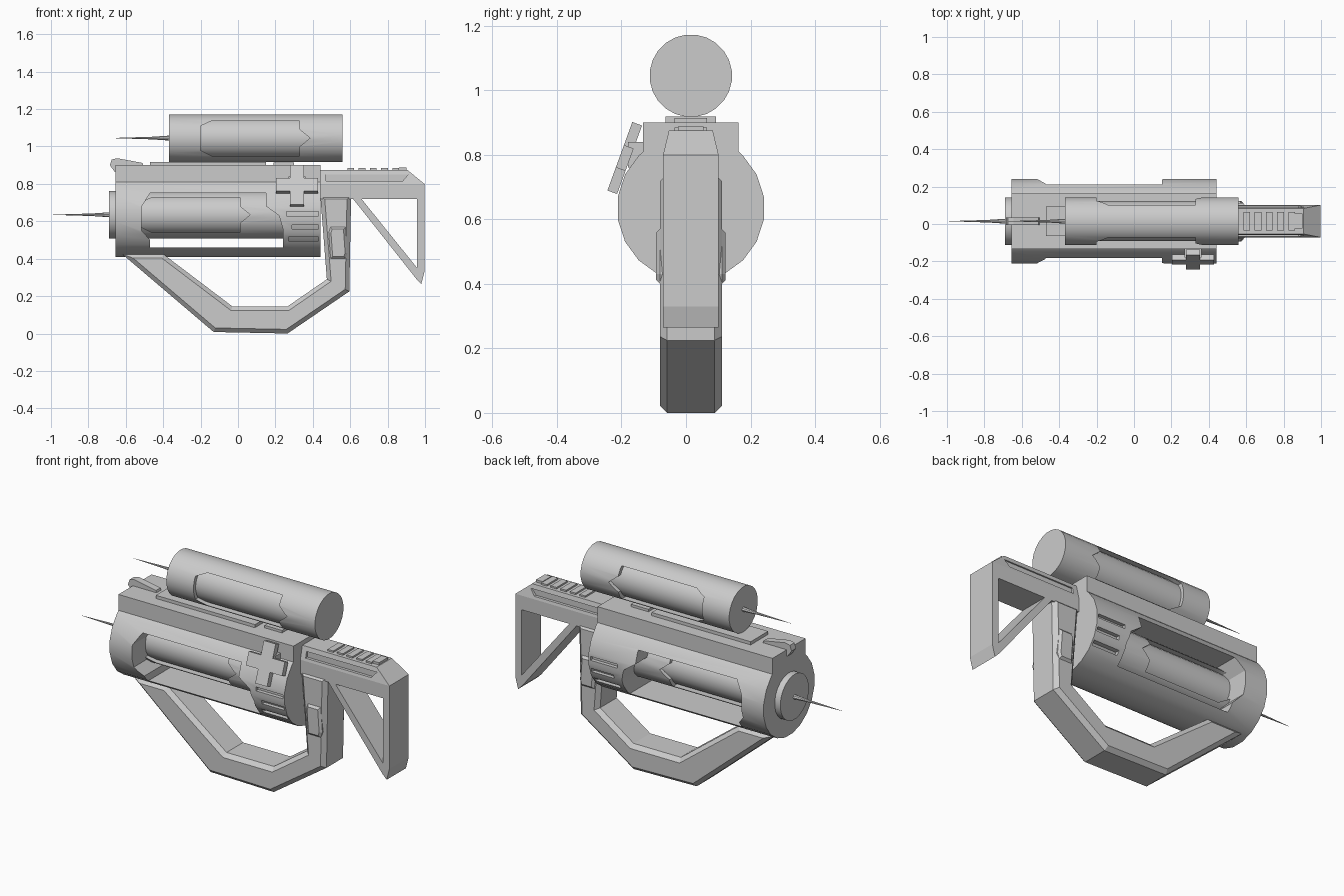
import bpy, bmesh
from math import sin, cos, radians
from mathutils import Matrix, Vector

if "Cube" in bpy.data.objects:
    bpy.data.objects.remove(bpy.data.objects["Cube"])

YC = 0.015  # centre plane of the device


def make(name, bm):
    bmesh.ops.recalc_face_normals(bm, faces=bm.faces[:])
    me = bpy.data.meshes.new(name)
    bm.to_mesh(me)
    bm.free()
    ob = bpy.data.objects.new(name, me)
    bpy.context.collection.objects.link(ob)
    return ob


def prism(name, pts, axis, lo, hi, rim=0.0):
    """Extrude a profile along an axis; rim chamfers the edges of both caps."""
    put = {'x': lambda a, b, t: (t, a, b),
           'y': lambda a, b, t: (a, t, b),
           'z': lambda a, b, t: (a, b, t)}[axis]
    bm = bmesh.new()
    rings = [[bm.verts.new(put(a, b, t)) for a, b in pts] for t in (lo, hi)]
    caps = [bm.faces.new(r) for r in rings]
    n = len(pts)
    for i in range(n):
        j = (i + 1) % n
        bm.faces.new((rings[0][i], rings[0][j], rings[1][j], rings[1][i]))
    bmesh.ops.recalc_face_normals(bm, faces=bm.faces[:])
    if rim:
        edges = list({e for f in caps for e in f.edges})
        bmesh.ops.bevel(bm, geom=edges, offset=rim, segments=1, affect='EDGES', profile=0.5)
    return make(name, bm)


def box(name, x, y, z):
    return prism(name, [(x[0], y[0]), (x[1], y[0]), (x[1], y[1]), (x[0], y[1])], 'z', *z)


def ngon(r, cz, n, start=0.0):
    return [(YC + r * cos(radians(start + 360 * i / n)), cz + r * sin(radians(start + 360 * i / n)))
            for i in range(n)]


def boolean(ob, cutter, op='DIFFERENCE'):
    m = ob.modifiers.new("cut", 'BOOLEAN')
    m.operation, m.object, m.solver = op, cutter, 'EXACT'
    bpy.context.view_layer.objects.active = ob
    bpy.ops.object.modifier_apply(modifier=m.name)
    bpy.data.objects.remove(cutter)


def smooth(ob):
    bpy.ops.object.select_all(action='DESELECT')
    ob.select_set(True)
    bpy.context.view_layer.objects.active = ob
    bpy.ops.object.shade_smooth_by_angle(angle=radians(30))


# Vials: windowed cylinder, inner tube and needle
def vial(name, x, z):
    shell = prism(name + "_shell", ngon(0.128, z, 24, 7.5), 'x', x, x + 0.93)
    win = [(0.17, 0.065), (0.23, 0.092), (0.70, 0.092), (0.70, 0.045), (0.755, 0.0),
           (0.70, -0.045), (0.70, -0.095), (0.23, -0.095), (0.17, -0.065)]
    boolean(shell, prism("cutter", [(x + a, z + b) for a, b in win], 'y', -0.5, 0.5))
    smooth(shell)
    smooth(prism(name + "_tube", ngon(0.108, z, 24, 7.5), 'x', x + 0.1, x + 0.8))
    bm = bmesh.new()
    for r1, r2, a, b in ((0.013, 0.007, 0.0, 0.09), (0.007, 0.0005, 0.09, 0.30)):
        mat = Matrix.Translation((x - (a + b) / 2, YC, z)) @ Matrix.Rotation(radians(-90), 4, 'Y')
        bmesh.ops.create_cone(bm, cap_ends=True, segments=8, radius1=r1, radius2=r2,
                              depth=b - a, matrix=mat)
    smooth(make(name + "_needle", bm))


vial("upper_vial", -0.37, 1.045)
vial("main_vial", -0.69, 0.635)

# Housing: round barrel merged with a flat-topped box
BZ, BR = 0.635, 0.229
profile = [(YC + BR * cos(radians(a)), BZ + BR * sin(radians(a))) for a in range(135, 406, 18)]
profile += [(YC + 0.148, 0.81), (YC + 0.148, 0.9), (YC - 0.148, 0.9), (YC - 0.148, 0.81)]
body = prism("housing", profile, 'x', -0.655, 0.44)
window = [(-0.47, 0.75), (-0.515, 0.68), (-0.515, 0.55), (-0.47, 0.50), (-0.47, 0.46),
          (0.24, 0.46), (0.24, 0.56), (0.22, 0.63), (0.15, 0.68), (0.15, 0.75)]
boolean(body, prism("cutter", window, 'y', -0.5, 0.5))
for z, x in ((0.505, 0.27), (0.57, 0.29), (0.64, 0.26)):
    boolean(body, box("cutter", (x, 0.43), (-0.5, 0.5), (z - 0.011, z + 0.011)))
smooth(body)
smooth(prism("collar_core", ngon(0.208, BZ, 20, 9), 'x', 0.26, 0.435))

# Top rails and front sight hook
box("top_rail", (-0.47, 0.15), (YC - 0.078, YC + 0.078), (0.89, 0.918))
box("rear_rail", (0.19, 0.30), (YC - 0.05, YC + 0.05), (0.89, 0.914))
prism("front_hook", [(-0.66, 0.865), (-0.685, 0.9), (-0.675, 0.93), (-0.645, 0.937),
                     (-0.51, 0.912), (-0.50, 0.88)], 'y', YC - 0.02, YC + 0.02)

# Tilted cross plate on the front side
a, b = 0.037, 0.113
cross = prism("cross_plate", [(-a, -b), (a, -b), (a, -a), (b, -a), (b, a), (a, a),
                              (a, b), (-a, b), (-a, a), (-b, a), (-b, -a), (-a, -a)],
              'y', -0.016, 0.016)
cross.location = (0.315, -0.19, 0.79)
cross.rotation_euler = (radians(-20), 0, 0)
box("cross_mount", (0.27, 0.36), (-0.18, -0.10), (0.76, 0.84))

# Carry grip loop under the housing
prism("grip_loop", [(-0.62, 0.425), (-0.13, 0.008), (0.265, 0.0), (0.595, 0.225), (0.605, 0.74),
                    (0.44, 0.74), (0.475, 0.29), (0.265, 0.145), (-0.03, 0.145), (-0.40, 0.425)],
      'y', YC - 0.096, YC + 0.096, rim=0.022)
for s, side in ((-1, "front"), (1, "back")):
    lo, hi = sorted((YC + s * 0.05, YC + s * 0.108))
    prism("grip_pad_" + side, [(0.495, 0.40), (0.575, 0.40), (0.585, 0.43), (0.575, 0.57),
                               (0.495, 0.57), (0.485, 0.54)], 'y', lo, hi, rim=0.012)

# Shoulder stock: triangular frame with a chamfered top
stock = prism("stock_frame", [(0.43, 0.72), (0.43, 0.875), (0.905, 0.875), (0.997, 0.80),
                              (0.997, 0.33), (0.98, 0.265), (0.955, 0.29), (0.615, 0.72)],
              'y', -0.2, 0.2)
boolean(stock, prism("cutter", [(0.66, 0.72), (0.958, 0.72), (0.958, 0.35)], 'y', -0.5, 0.5))
w = 0.086
boolean(stock, prism("cutter", [(YC - w, 0.2), (YC + w, 0.2), (YC + w, 0.80), (YC + 0.062, 0.9),
                                (YC - 0.062, 0.9), (YC - w, 0.80)], 'x', 0.3, 1.1), 'INTERSECT')
# Side grooves of the stock
for s in (-1, 1):
    lo, hi = sorted((YC + s * 0.066, YC + s * 0.2))
    boolean(stock, prism("cutter", [(0.47, 0.815), (0.88, 0.815), (0.91, 0.85), (0.47, 0.85)],
                         'y', lo, hi))
# Ribs across the top of the stock
for i in range(5):
    x = 0.585 + i * 0.06
    box("stock_rib_%d" % (i + 1), (x, x + 0.036), (YC - 0.05, YC + 0.05), (0.86, 0.884))
box("stock_catch", (0.86, 0.90), (YC - 0.04, YC + 0.04), (0.86, 0.888))
